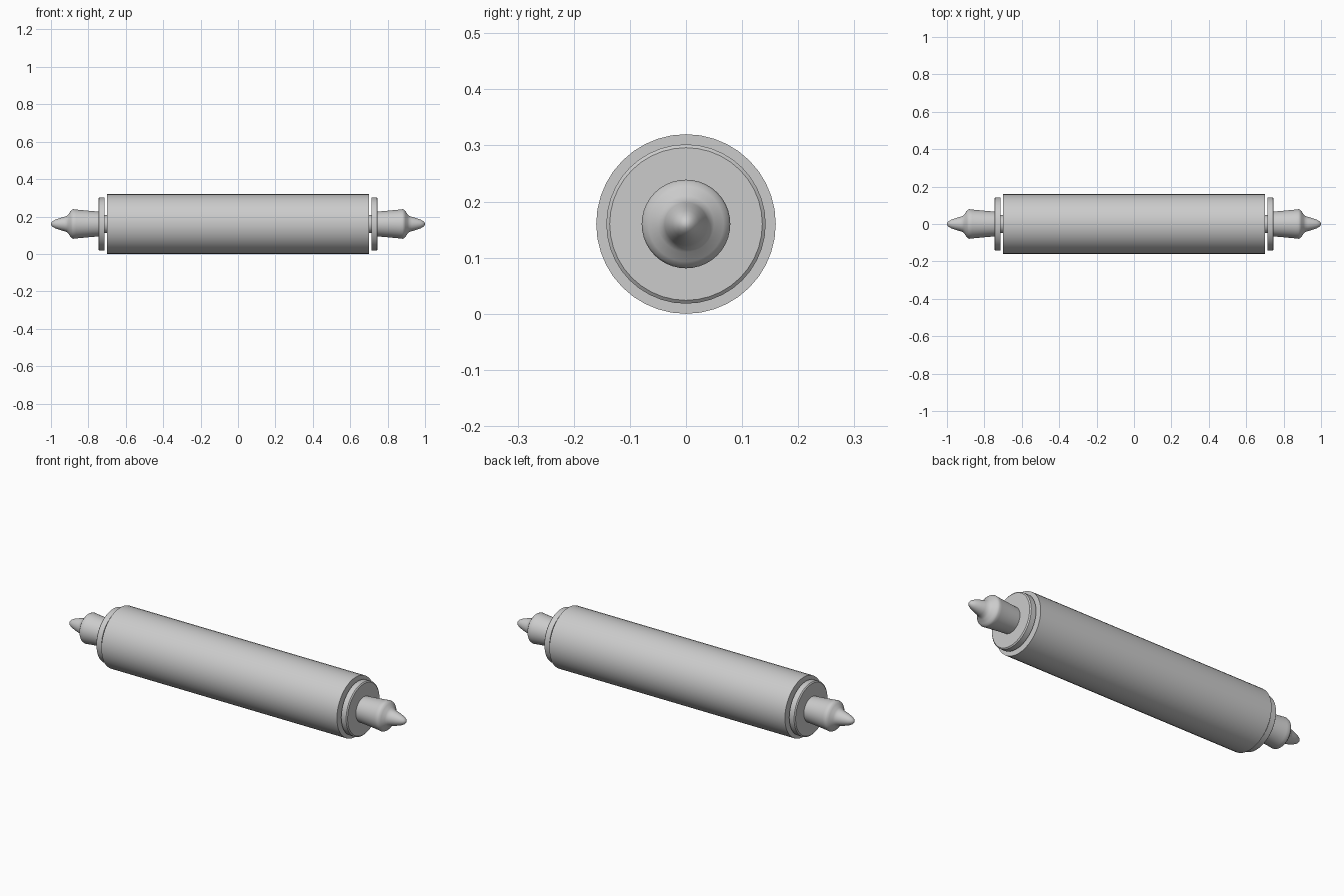
import bpy, bmesh, math

if "Cube" in bpy.data.objects:
    bpy.data.objects.remove(bpy.data.objects["Cube"])

R = 0.16      # roller radius, also the axis height
SIDES = 40


def lathe(name, profile, side=1):
    """Revolve (x, radius) points around the long axis; radius 0 closes an end."""
    bm = bmesh.new()
    rings = []
    for x, r in profile:
        if r == 0:
            rings.append([bm.verts.new((x * side, 0, R))] * SIDES)
        else:
            rings.append([bm.verts.new((x * side,
                                        r * math.sin(2 * math.pi * i / SIDES),
                                        R + r * math.cos(2 * math.pi * i / SIDES)))
                          for i in range(SIDES)])
    for a, b in zip(rings, rings[1:]):
        for i in range(SIDES):
            j = (i + 1) % SIDES
            bm.faces.new(list(dict.fromkeys((a[i], a[j], b[j], b[i]))))
    bmesh.ops.recalc_face_normals(bm, faces=bm.faces)
    mesh = bpy.data.meshes.new(name)
    bm.to_mesh(mesh)
    bm.free()
    obj = bpy.data.objects.new(name, mesh)
    bpy.context.collection.objects.link(obj)
    bpy.ops.object.select_all(action='DESELECT')
    obj.select_set(True)
    bpy.context.view_layer.objects.active = obj
    bpy.ops.object.shade_smooth_by_angle(angle=math.radians(35))
    return obj


# main roller
lathe("roller", [(-0.70, 0), (-0.70, R), (0.70, R), (0.70, 0)])

# collar and handle at each end
for side, label in ((-1, "left"), (1, "right")):
    lathe(label + "_axle", [(0.69, 0), (0.69, 0.048), (0.72, 0.048), (0.72, 0)], side)
    lathe(label + "_collar", [(0.713, 0), (0.713, 0.142), (0.742, 0.142),
                              (0.747, 0.136), (0.747, 0)], side)
    lathe(label + "_handle", [(0.74, 0), (0.74, 0.066), (0.80, 0.071), (0.865, 0.077),
                              (0.879, 0.079), (0.888, 0.076), (0.896, 0.067),
                              (0.908, 0.050), (0.917, 0.042), (0.930, 0.038),
                              (0.952, 0.032), (0.975, 0.024), (0.990, 0.016),
                              (0.997, 0.008), (1.0, 0)], side)
